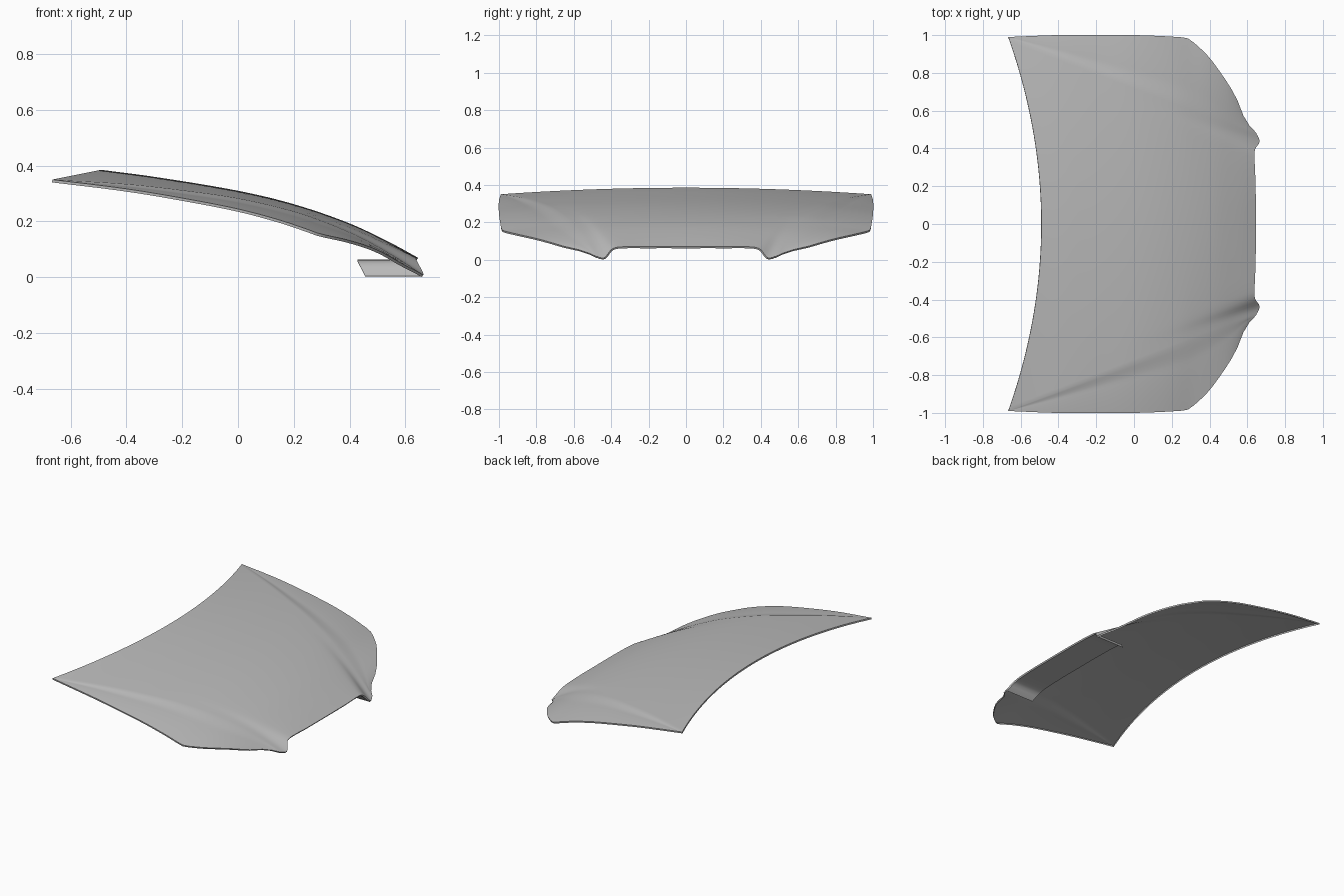
import bpy

cube = bpy.data.objects.get("Cube")
if cube:
    bpy.data.objects.remove(cube)

paint = bpy.data.materials.new("grey_paint")
paint.use_nodes = True
grey = (0.5, 0.5, 0.5, 1)
paint.diffuse_color = grey
paint.node_tree.nodes["Principled BSDF"].inputs["Base Color"].default_value = grey


def smooth_curve(keys):
    """Smooth function through (position, value) keys."""
    def slope(i):
        a, b = max(i - 1, 0), min(i + 1, len(keys) - 1)
        return (keys[b][1] - keys[a][1]) / (keys[b][0] - keys[a][0])

    def value(p):
        i = 0
        while i < len(keys) - 2 and p > keys[i + 1][0]:
            i += 1
        (p0, a), (p1, b) = keys[i], keys[i + 1]
        h = p1 - p0
        t = min(max((p - p0) / h, 0), 1)
        m0, m1 = slope(i) * h, slope(i + 1) * h
        return a + t * m0 + t * t * (3 * (b - a) - 2 * m0 - m1) + t ** 3 * (2 * (a - b) + m0 + m1)
    return value


def lerp(a, b, t):
    return a + (b - a) * t


# Long profiles, as functions of x
middle_z = smooth_curve([(-.49, .385), (-.3, .36), (0, .31), (.2, .262), (.4, .193), (.55, .122), (.645, .07)])
crease_z = smooth_curve([(-.665, .35), (-.4, .334), (-.2, .312), (0, .283), (.2, .236), (.33, .19),
                         (.45, .137), (.58, .063), (.645, .02)])
edge_y = smooth_curve([(-.665, .99), (-.4, 1), (0, 1), (.26, .988), (.29, .98), (.34, .94), (.4, .88),
                       (.5, .74), (.55, .65), (.59, .55), (.645, .485)])
edge_z = smooth_curve([(-.665, .35), (-.4, .317), (-.2, .284), (0, .245), (.15, .205), (.26, .168),
                       (.29, .157), (.4, .132), (.5, .098), (.6, .042), (.645, .02)])
# Nose edge with its pointed corner tips, as functions of y
nose_x = smooth_curve([(0, .645), (.2, .644), (.37, .638), (.4, .643), (.436, .665), (.485, .645)])
nose_z = smooth_curve([(0, .07), (.2, .07), (.36, .068), (.4, .054), (.436, .011), (.485, .02)])

ROWS, COLS, SIDE = 40, 40, 14


def panel_row(s):
    """Half a cross-section: centre line, crease, outer edge."""
    mx, cx, cy = lerp(-.49, .645, s), lerp(-.665, .645, s), lerp(.99, .485, s)
    row = []
    for j in range(COLS + 1):
        v = j / COLS
        w = s ** 8
        y = v * .485
        dx = nose_x(y) - .645
        dz = nose_z(y) - lerp(.07, .02, v * v)
        row.append((lerp(mx, cx, v * v) + w * dx, v * cy,
                    lerp(middle_z(mx), crease_z(cx), v * v) + w * dz))
    # Side panel drops by a small step below the crease, then curves to the edge
    step = .05 * s * (1 - s)
    for j in range(1, SIDE + 1):
        t = j / SIDE
        drop = step * min(t * 4, 1) * (1 - t)
        row.append((cx, lerp(cy, edge_y(cx), t), lerp(crease_z(cx), edge_z(cx), t ** 1.4) - drop))
    return row


def sheet(name, rows, thickness):
    """Mirrored skin through rows of points, with a turned-down rim."""
    n = len(rows[0])
    faces = [(i * n + j, (i + 1) * n + j, (i + 1) * n + j + 1, i * n + j + 1)
             for i in range(len(rows) - 1) for j in range(n - 1)]
    mesh = bpy.data.meshes.new(name)
    mesh.from_pydata([p for r in rows for p in r], [], faces)
    mesh.materials.append(paint)
    obj = bpy.data.objects.new(name, mesh)
    bpy.context.collection.objects.link(obj)
    bpy.ops.object.select_all(action='DESELECT')
    obj.select_set(True)
    bpy.context.view_layer.objects.active = obj
    mirror = obj.modifiers.new("mirror", 'MIRROR')
    mirror.use_axis = (False, True, False)
    weld = obj.modifiers.new("weld", 'WELD')
    weld.merge_threshold = .0004
    rim = obj.modifiers.new("rim", 'SOLIDIFY')
    rim.thickness = thickness
    rim.use_rim_only = True
    for m in list(obj.modifiers):
        bpy.ops.object.modifier_apply(modifier=m.name)
    bpy.ops.object.shade_smooth_by_angle(angle=.6)
    return obj


# Bonnet skin
sheet("bonnet_panel", [panel_row(i / ROWS) for i in range(ROWS + 1)], .01)

# Lip folded back under the nose edge, following its shape
ys = [.436 * j / 36 for j in range(37)]
sheet("nose_lip", [[(nose_x(y) - back, y, nose_z(y) - .006) for y in ys]
                   for back in (.21, .1, .004)], .002)
